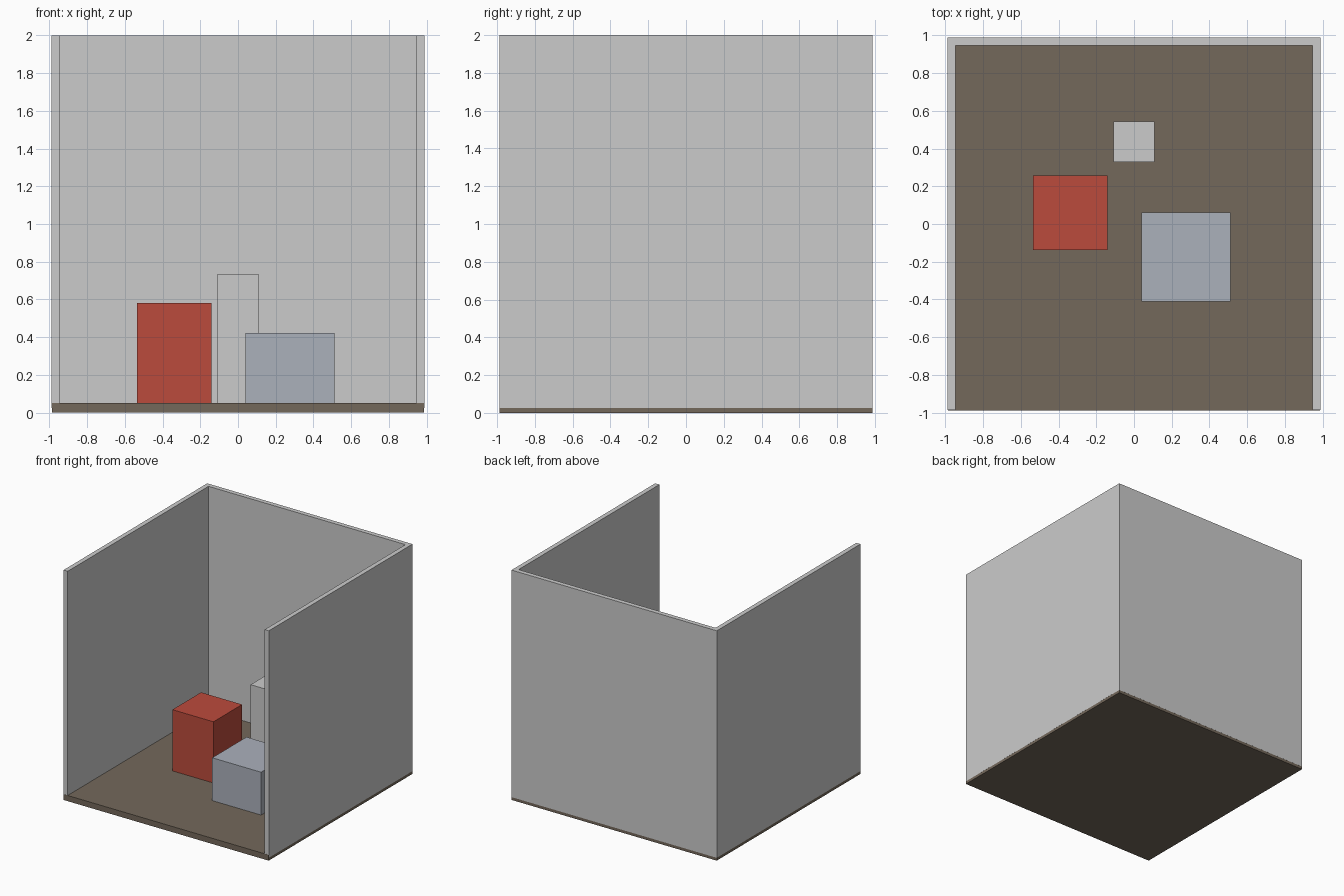
import bpy, bmesh

if "Cube" in bpy.data.objects:
    bpy.data.objects.remove(bpy.data.objects["Cube"])

FLOOR_TOP = 0.0494
OUT, IN = 0.9880, 0.9480      # wall outer / inner faces
EPS = 0.0005                  # keeps overlapping faces from being coplanar


def material(name, rgb):
    m = bpy.data.materials.new(name)
    m.diffuse_color = (*rgb, 1)
    m.use_nodes = True
    m.node_tree.nodes["Principled BSDF"].inputs["Base Color"].default_value = m.diffuse_color
    return m


def prism(name, outline, z0, z1, mat=None):
    """Extrude a flat outline (x, y) from z0 up to z1."""
    bm = bmesh.new()
    face = bm.faces.new([bm.verts.new((x, y, z0)) for x, y in outline])
    ext = bmesh.ops.extrude_face_region(bm, geom=[face])
    top = [g for g in ext["geom"] if isinstance(g, bmesh.types.BMVert)]
    bmesh.ops.translate(bm, verts=top, vec=(0, 0, z1 - z0))
    bmesh.ops.recalc_face_normals(bm, faces=bm.faces)
    me = bpy.data.meshes.new(name)
    bm.to_mesh(me)
    bm.free()
    if mat:
        me.materials.append(mat)
    ob = bpy.data.objects.new(name, me)
    bpy.context.collection.objects.link(ob)
    return ob


def box(name, x0, x1, y0, y1, z0, z1, mat=None):
    return prism(name, [(x0, y0), (x1, y0), (x1, y1), (x0, y1)], z0, z1, mat)


brown = material("floor_brown", (0.175, 0.14, 0.105))
red = material("block_red", (0.50, 0.07, 0.045))
blue = material("block_blue_grey", (0.41, 0.44, 0.50))

# Floor slab
box("floor", -OUT + EPS, OUT - EPS, -OUT, OUT - EPS, 0, FLOOR_TOP, brown)

# Three walls as one U-shaped run, open at the front, sunk halfway into the floor
front = -OUT + EPS
prism("walls", [(-OUT, front), (-IN, front), (-IN, IN), (IN, IN),
                (IN, front), (OUT, front), (OUT, OUT), (-OUT, OUT)],
      FLOOR_TOP / 2, 2.0)

# Blocks standing on the floor
box("red_block", -0.535, -0.140, -0.138, 0.256, FLOOR_TOP, 0.582, red)
box("low_block", 0.040, 0.511, -0.412, 0.060, FLOOR_TOP, 0.422, blue)
box("tall_block", -0.109, 0.108, 0.329, 0.543, FLOOR_TOP, 0.735)
